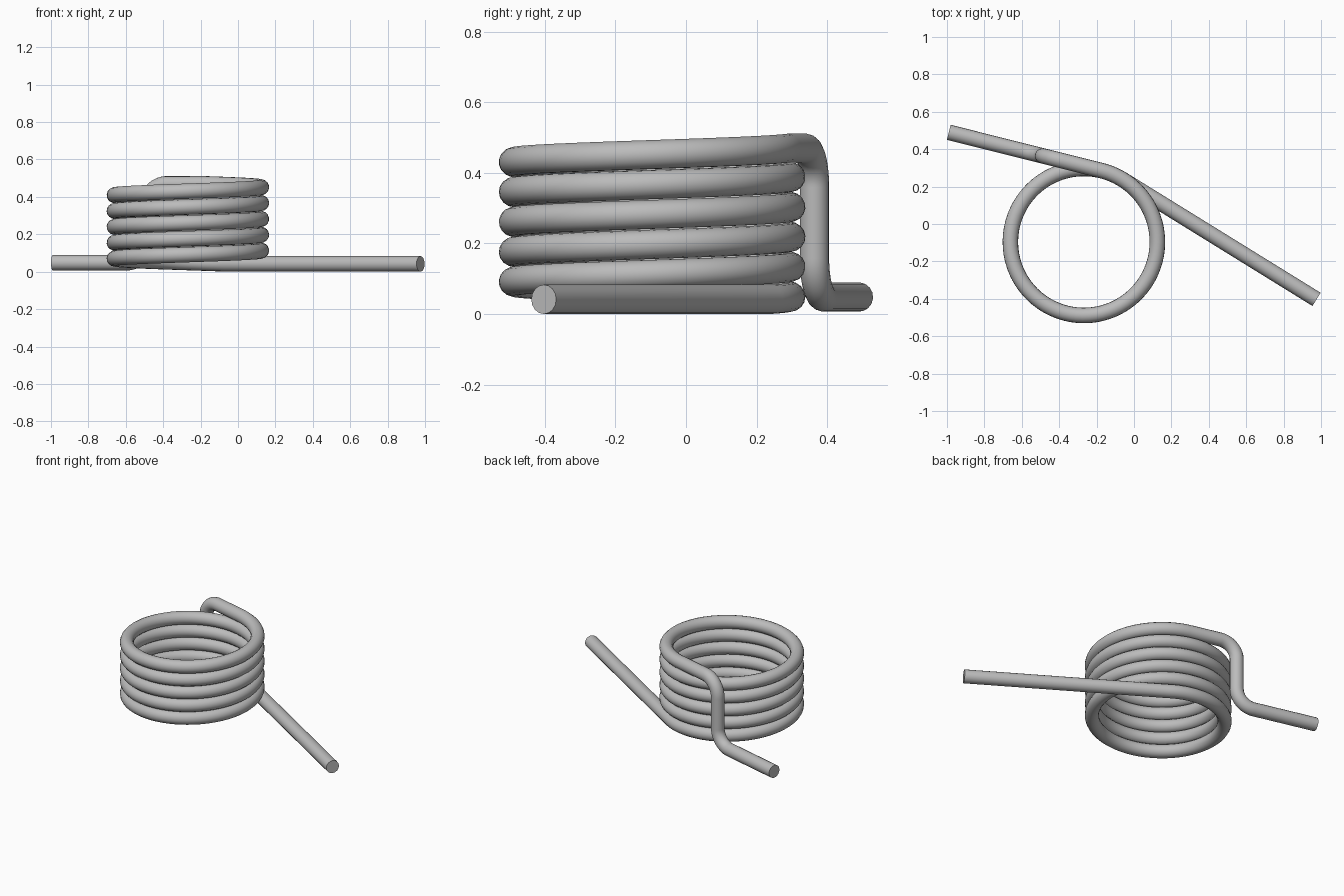
import bpy
import math
from mathutils import Vector

cube = bpy.data.objects.get("Cube")
if cube:
    bpy.data.objects.remove(cube, do_unlink=True)

# Main dimensions
WIRE = 0.0415
RADIUS = 0.393
TURNS = 5
PITCH = 0.0848
BEND = 0.11
CENTRE = Vector((-0.268, -0.096, 0))
LOW_END = Vector((0.976, -0.403, WIRE))
HIGH_END = Vector((-0.99, 0.49, 0.048))
UP = Vector((0, 0, 1))


def tangent_angle(end, side):
    """Angle on the coil where a straight leg to the end point leaves it."""
    d = end - CENTRE
    return math.atan2(d.y, d.x) + side * math.acos(RADIUS / d.xy.length)


def bend(corner, before, after, steps=14):
    """Quarter-circle points rounding a right-angled corner."""
    middle = corner - before * BEND + after * BEND
    angles = [i / steps * math.pi / 2 for i in range(steps + 1)]
    return [middle - after * BEND * math.cos(a) + before * BEND * math.sin(a)
            for a in angles]


# Lower straight leg and coil
start = tangent_angle(LOW_END, 1)
stop = tangent_angle(HIGH_END, -1) + TURNS * math.tau
path = [LOW_END]
steps = TURNS * 72
for i in range(steps + 1):
    a = start + (stop - start) * i / steps
    z = WIRE + PITCH * (a - start) / math.tau
    path.append(CENTRE + Vector((RADIUS * math.cos(a), RADIUS * math.sin(a), z)))

# Upper leg: out along the tangent, down, then out again
leave = path[-1]
out = Vector((-math.sin(stop), math.cos(stop), 0))
top_corner = leave + out * 0.325
low_corner = Vector((top_corner.x, top_corner.y, HIGH_END.z))
path += bend(top_corner, out, -UP)
path += bend(low_corner, -UP, out)
path.append(HIGH_END)

# Round wire swept along the path
curve = bpy.data.curves.new("spring_wire", "CURVE")
curve.dimensions = "3D"
curve.bevel_depth = WIRE
curve.bevel_resolution = 6
curve.use_fill_caps = True
spline = curve.splines.new("POLY")
spline.points.add(len(path) - 1)
for point, co in zip(spline.points, path):
    point.co = (*co, 1)
spring = bpy.data.objects.new("torsion_spring", curve)
bpy.context.collection.objects.link(spring)

# Grey steel
steel = bpy.data.materials.new("grey_steel")
steel.use_nodes = True
grey = (0.5, 0.5, 0.5, 1)
steel.diffuse_color = grey
steel.node_tree.nodes["Principled BSDF"].inputs["Base Color"].default_value = grey
curve.materials.append(steel)

# Mesh with smooth sides and crisp wire ends
bpy.ops.object.select_all(action="DESELECT")
spring.select_set(True)
bpy.context.view_layer.objects.active = spring
bpy.ops.object.convert(target="MESH")
bpy.ops.object.shade_smooth_by_angle(angle=math.radians(40))
